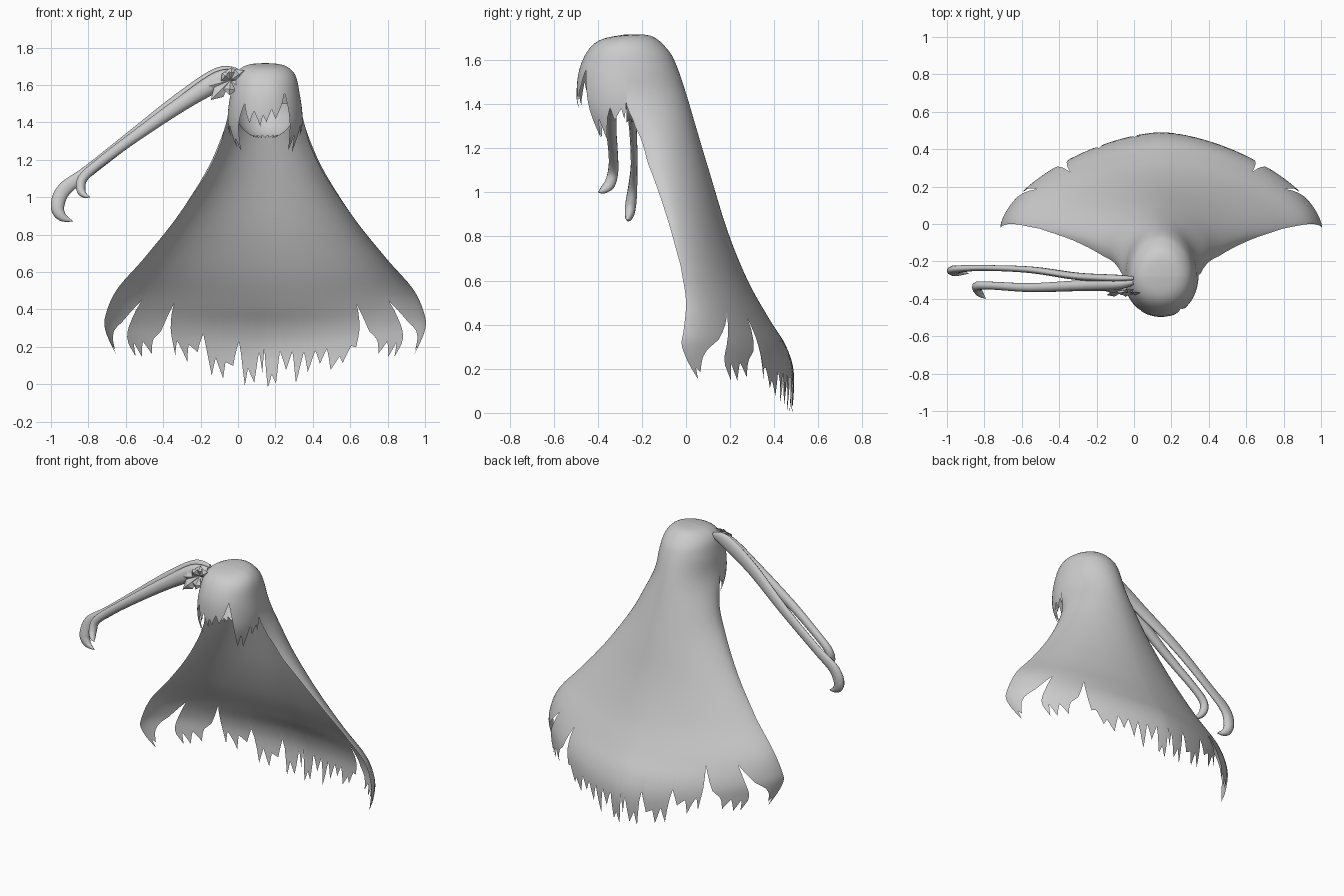
import bpy, bmesh, math, random
from mathutils import Vector

random.seed(4)
if "Cube" in bpy.data.objects:
    bpy.data.objects.remove(bpy.data.objects["Cube"])

MID = 0.145  # symmetry line of the head
grey = bpy.data.materials.new("hair_grey")
grey.use_nodes = True
grey.diffuse_color = (0.6, 0.6, 0.6, 1)
grey.node_tree.nodes["Principled BSDF"].inputs["Base Color"].default_value = grey.diffuse_color


def finish(bm, name, smooth=True):
    bmesh.ops.remove_doubles(bm, verts=bm.verts, dist=0.0005)
    bmesh.ops.recalc_face_normals(bm, faces=bm.faces)
    mesh = bpy.data.meshes.new(name)
    bm.to_mesh(mesh)
    bm.free()
    mesh.materials.append(grey)
    for poly in mesh.polygons:
        poly.use_smooth = smooth
    obj = bpy.data.objects.new(name, mesh)
    bpy.context.collection.objects.link(obj)


def clip(x):
    return min(max(x, 0), 1)


def spline(rows, v):
    """Smooth interpolation through a list of equally spaced rows."""
    i = min(int(v), len(rows) - 2)
    f = v - i
    a, b, c, d = (rows[min(max(k, 0), len(rows) - 1)] for k in range(i - 1, i + 3))
    return [q + f / 2 * (r - p + f * (2 * p - 5 * q + 4 * r - s + f * (3 * q - p - 3 * r + s)))
            for p, q, r, s in zip(a, b, c, d)]


def skin(bm, columns):
    """Joins neighbouring columns of points with quads."""
    cols = [[bm.verts.new(p) for p in col] for col in columns]
    for a, b in zip(cols, cols[1:]):
        for j in range(len(a) - 1):
            bm.faces.new((a[j], a[j + 1], b[j + 1], b[j]))


def sheet(bm, point, teeth, start, step=0.25, tail=12, sub=3):
    """Hanging sheet: even rows down to start, then locks cut to the tooth line."""
    spots = []
    for (s0, v0), (s1, v1) in zip(teeth, teeth[1:]):
        n = max(sub, int(abs(s1 - s0) / 0.03))
        spots += [(s0 + (s1 - s0) * k / n, v0 + (v1 - v0) * k / n) for k in range(n)]
    spots.append(teeth[-1])
    even = [k * step for k in range(int(start / step))]
    skin(bm, [[point(s, v) for v in even + [start + (end - start) * k / tail for k in range(tail + 1)]]
              for s, end in spots])


# Side and centre lines, row by row: half width, side y, side z, centre y, centre z
crown = [(0, -.28, 1.715, -.28, 1.715)]
cape_rows = crown + [
    (.1, -.28, 1.705, -.16, 1.71), (.16, -.28, 1.655, -.085, 1.65), (.185, -.28, 1.55, -.045, 1.58),
    (.2, -.27, 1.43, 0, 1.45), (.245, -.165, 1.29, .05, 1.28), (.325, -.11, 1.12, .11, 1.08),
    (.48, -.055, .88, .19, .82), (.65, -.025, .67, .28, .6), (.79, 0, .51, .375, .43),
    (.85, -.01, .38, .455, .3), (.855, -.02, .29, .49, .17), (.8, .02, .16, .48, -.02)]
fringe_rows = crown + [
    (.1, -.28, 1.705, -.38, 1.695), (.16, -.28, 1.655, -.44, 1.65), (.185, -.28, 1.55, -.48, 1.57),
    (.2, -.27, 1.43, -.495, 1.48), (.19, -.28, 1.32, -.49, 1.39), (.155, -.29, 1.21, -.44, 1.26)]


def shell_point(rows, s, v, power, tuck=0):
    w, ys, zs, yc, zc = spline(rows, v)
    ang = s * (1 + tuck) * math.pi / 2
    t = math.copysign(abs(math.sin(ang)) ** power, s)
    c = math.copysign(abs(math.cos(ang)) ** power, math.cos(ang))
    return Vector((MID + w * t, ys + (yc - ys) * c, zs + (zc - zs) * c))


def cape_point(s, v):
    # side locks swing outwards at their tips; the open edge curls in at the neck
    lean = .07 * clip((v - 9) / 2) * clip((abs(s) - .45) / .15) * clip((1 - abs(s)) / .3)
    tuck = .2 * clip(v - 4) * clip((8 - v) / 2)
    return shell_point(cape_rows, s + math.copysign(lean, s), v, 1 + 0.25 * clip((v - 4) / 7), tuck)


def fringe_point(s, v):
    return shell_point(fringe_rows, s, v, 0.95)


# Cape hem: two separate locks on each side and a ragged middle
side_locks = [(1, 10.7), (.95, 11.4), (.89, 11.9), (.875, 11.5), (.84, 11.6), (.78, 11.1),
              (.69, 10.2), (.635, 9.2), (.63, 10.4), (.625, 11.2), (.6, 11.55), (.59, 11.1),
              (.57, 11.5), (.55, 11), (.525, 11.35), (.51, 10.8), (.485, 10.4), (.455, 9.15),
              (.45, 10.2)]
hem = [(-s, v) for s, v in side_locks]
count = 18
for k in range(count):
    s = -.44 + .88 * k / (count - 1)
    tip = 11.97 - 0.7 * (s / .45) ** 2 - random.uniform(0, .25) * (k % 3)
    hem.append((s, tip))
    if k < count - 1:
        hem.append((s + random.uniform(.015, .037), tip - random.uniform(.3, .9)))
hem += side_locks[::-1]

# Fringe line: side locks, notches and a short middle tuft
fringe = [(-1, 4.9), (-.95, 4.5), (-.88, 5.1), (-.82, 4.6), (-.72, 5.7), (-.68, 5.3), (-.6, 5.9),
          (-.52, 4.9), (-.44, 4.3), (-.36, 3.7), (-.31, 4.5), (-.27, 4.9), (-.18, 4.2), (-.08, 5.1),
          (-.03, 4.5), (.02, 4.9), (.1, 4.1), (.17, 4.7), (.27, 3.9), (.36, 3.1), (.43, 4.3),
          (.5, 5.3), (.57, 5.9), (.63, 5.2), (.72, 5.9), (.81, 4.6), (.88, 5.1), (.95, 4.5), (1, 4.9)]

bm = bmesh.new()
sheet(bm, cape_point, hem, 9)
sheet(bm, fringe_point, fringe, 3)
finish(bm, "long_hair_and_fringe")


# Nape lining: bowl behind the face opening with a ragged lip
def nape_point(s, v):
    ang, dip = s * math.pi / 2, math.radians(v)
    r = math.cos(dip)
    return Vector((MID + .17 * r * math.sin(ang), -.27 + .2 * r * math.cos(ang), 1.5 - .19 * math.sin(dip)))


bm = bmesh.new()
lip = [(-1 + k / 8, 62 if k % 2 else 75) for k in range(17)]
sheet(bm, nape_point, lip, 48, step=8, tail=3)
finish(bm, "nape_lining")


# Side tail: two flattened strands, path points are x, y, z, half height, half depth
def strand(name, path, sides=10, steps=5):
    total = (len(path) - 1) * steps
    rings = []
    for k in range(total + 1):
        x, y, z, h, d = spline(path, k / steps)
        ahead = Vector(spline(path, min(k + 1, total) / steps)[:3])
        behind = Vector(spline(path, max(k - 1, 0) / steps)[:3])
        run = (ahead - behind).normalized()
        side = run.cross(Vector((0, 1, 0))).normalized()
        out = side.cross(run)
        rings.append([Vector((x, y, z)) + side * h * math.cos(a) + out * d * math.sin(a)
                      for a in (2 * math.pi * j / sides for j in range(sides + 1))])
    bm = bmesh.new()
    skin(bm, rings)
    finish(bm, name)


strand("tail_strand_long", [
    (0, -.29, 1.67, .02, .01), (-.1, -.29, 1.645, .05, .02), (-.3, -.28, 1.52, .045, .02),
    (-.55, -.245, 1.335, .035, .018), (-.8, -.235, 1.14, .032, .016), (-.93, -.24, 1.04, .038, .02),
    (-.965, -.25, .95, .036, .026), (-.94, -.258, .895, .025, .02), (-.88, -.265, .87, 0, 0)])
strand("tail_strand_short", [
    (0, -.31, 1.66, .02, .015), (-.1, -.32, 1.625, .05, .035), (-.3, -.33, 1.5, .04, .03),
    (-.55, -.34, 1.325, .03, .025), (-.75, -.33, 1.175, .026, .022), (-.83, -.33, 1.1, .026, .024),
    (-.84, -.345, 1.04, .024, .026), (-.82, -.375, 1.01, .015, .018), (-.79, -.4, 1, 0, 0)])

# Hair tie: spiky folded petals around the tail root
bm = bmesh.new()
hub = Vector((-.04, -.35, 1.625))
for deg, size, sway in ((35, .09, -.2), (85, .07, 0), (140, .06, -.3), (195, .14, 0),
                        (225, .15, -.2), (265, .08, -.4), (320, .08, -.3)):
    a = math.radians(deg)
    run = Vector((math.cos(a), sway, math.sin(a)))
    wide = Vector((-math.sin(a), 0, math.cos(a))) * .036
    base = hub + run * size * .6
    ridge = base + Vector((0, -.02, 0))
    corners = [bm.verts.new(p) for p in (hub, base + wide, hub + run * size, base - wide, ridge)]
    for i in range(4):
        bm.faces.new((corners[i], corners[(i + 1) % 4], corners[4]))
finish(bm, "hair_tie", smooth=False)
